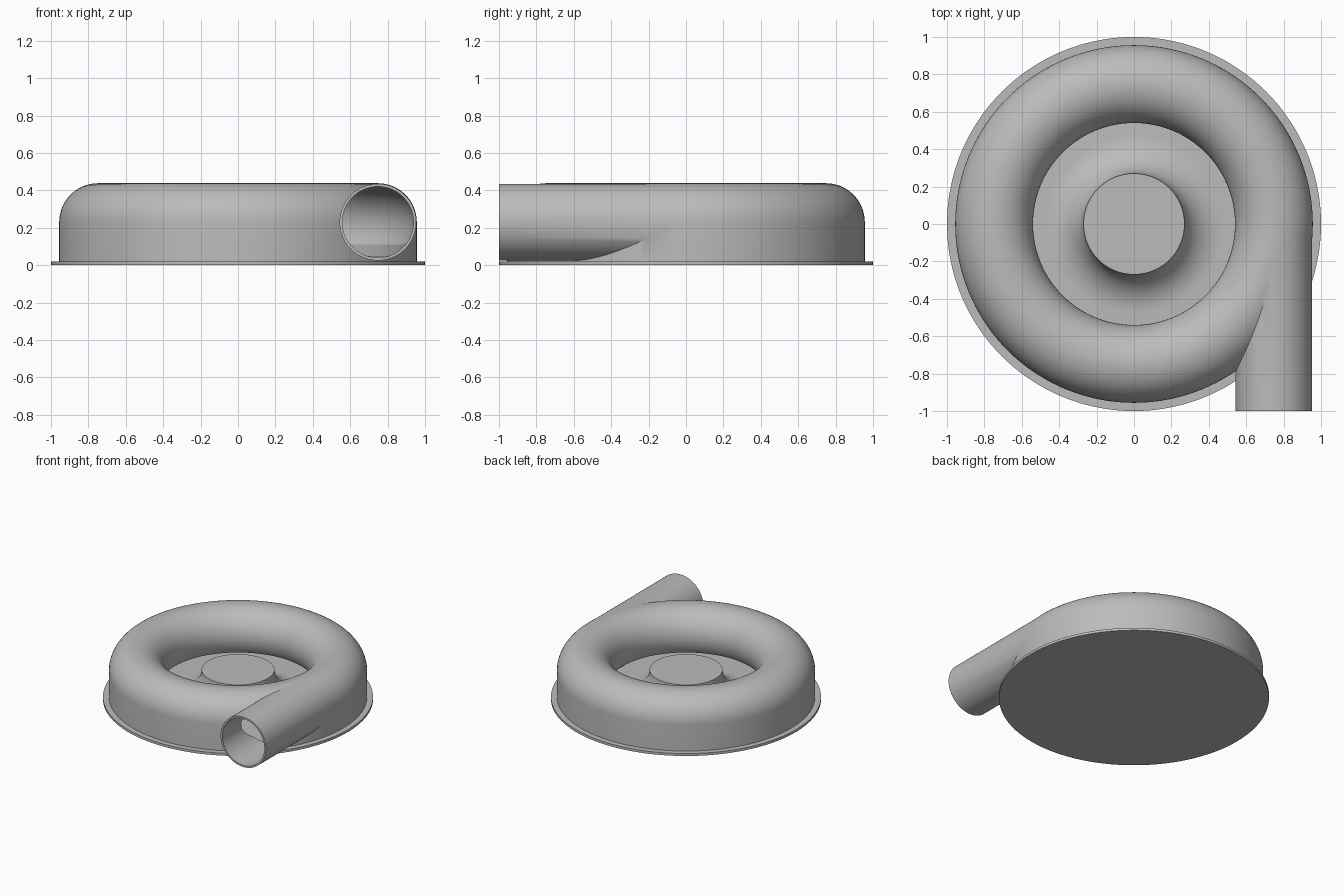
import bpy, bmesh
from math import sin, cos, pi, radians, asin
from mathutils import Matrix

cube = bpy.data.objects.get("Cube")
if cube:
    bpy.data.objects.remove(cube, do_unlink=True)

grey = bpy.data.materials.new("plain_grey")
grey.use_nodes = True
colour = (0.5, 0.5, 0.5, 1)
grey.diffuse_color = colour
grey.node_tree.nodes["Principled BSDF"].inputs["Base Color"].default_value = colour

RING, MID = 0.748, 0.23         # scroll centre radius and height
SHELL, BORE = 0.208, 0.19       # outer and inner tube radii
LIP, FLOOR, HUB_TOP = 0.11, 0.05, 0.24


def arc(cx, cz, rx, rz, start, end, steps):
    return [(cx + rx * cos(start + (end - start) * i / steps),
             cz + rz * sin(start + (end - start) * i / steps)) for i in range(steps + 1)]


def finish(name, bm):
    bmesh.ops.recalc_face_normals(bm, faces=bm.faces)
    mesh = bpy.data.meshes.new(name)
    bm.to_mesh(mesh)
    bm.free()
    mesh.materials.append(grey)
    obj = bpy.data.objects.new(name, mesh)
    bpy.context.collection.objects.link(obj)
    return obj


def lathe(name, profile, steps=144):
    """Revolve a closed profile of (radius, height) points about z."""
    bm = bmesh.new()
    rings = []
    for r, z in profile:
        if r < 1e-6:
            rings.append([bm.verts.new((0, 0, z))] * steps)
        else:
            rings.append([bm.verts.new((r * cos(2 * pi * i / steps), r * sin(2 * pi * i / steps), z))
                          for i in range(steps)])
    for a, b in zip(rings, rings[1:] + rings[:1]):
        for i in range(steps):
            j = (i + 1) % steps
            corners = list(dict.fromkeys((a[i], a[j], b[j], b[i])))
            if len(corners) > 2:
                bm.faces.new(corners)
    return finish(name, bm)


def tube(name, radius, y0, y1):
    bm = bmesh.new()
    place = Matrix.Translation((RING, (y0 + y1) / 2, MID)) @ Matrix.Rotation(pi / 2, 4, 'X')
    bmesh.ops.create_cone(bm, cap_ends=True, segments=72, radius1=radius, radius2=radius,
                          depth=y1 - y0, matrix=place)
    return finish(name, bm)


def combine(target, other, operation):
    mod = target.modifiers.new(operation.lower(), 'BOOLEAN')
    mod.operation, mod.object, mod.solver = operation, other, 'EXACT'
    bpy.context.view_layer.objects.active = target
    bpy.ops.object.modifier_apply(modifier=mod.name)
    bpy.data.objects.remove(other, do_unlink=True)


# Housing: flange, skirt, rounded scroll, hollow channel and flared hub in one profile
dip_out = asin((MID - LIP) / SHELL)
dip_in = asin((MID - LIP) / (BORE + 0.002))
channel_arc = arc(RING, MID, BORE + 0.002, BORE + 0.002, pi + dip_in, -dip_in, 32)
profile = [(0, 0), (1, 0), (1, 0.02), (RING + SHELL, 0.02)]
profile += arc(RING, MID, SHELL, SHELL, 0, pi + dip_out, 36)
profile += channel_arc
profile += [(channel_arc[-1][0], FLOOR)]
profile += arc(0.48, HUB_TOP, 0.21, HUB_TOP - FLOOR, 1.5 * pi, pi, 16)
profile += [(0, HUB_TOP)]
housing = lathe("scroll_housing", profile)

# Outlet pipe, opened into the channel
combine(housing, tube("outlet_pipe", 0.205, -1.0, 0.0), 'UNION')
channel = lathe("channel_cutter", channel_arc +
                [(channel_arc[-1][0], FLOOR + 0.001), (channel_arc[0][0], FLOOR + 0.001)])
channel.hide_render = True
combine(housing, channel, 'DIFFERENCE')
bore = tube("bore_cutter", BORE, -1.1, 0.01)
bore.hide_render = True
combine(housing, bore, 'DIFFERENCE')

bpy.ops.object.select_all(action='DESELECT')
housing.select_set(True)
bpy.context.view_layer.objects.active = housing
bpy.ops.object.shade_smooth_by_angle(angle=radians(30))
